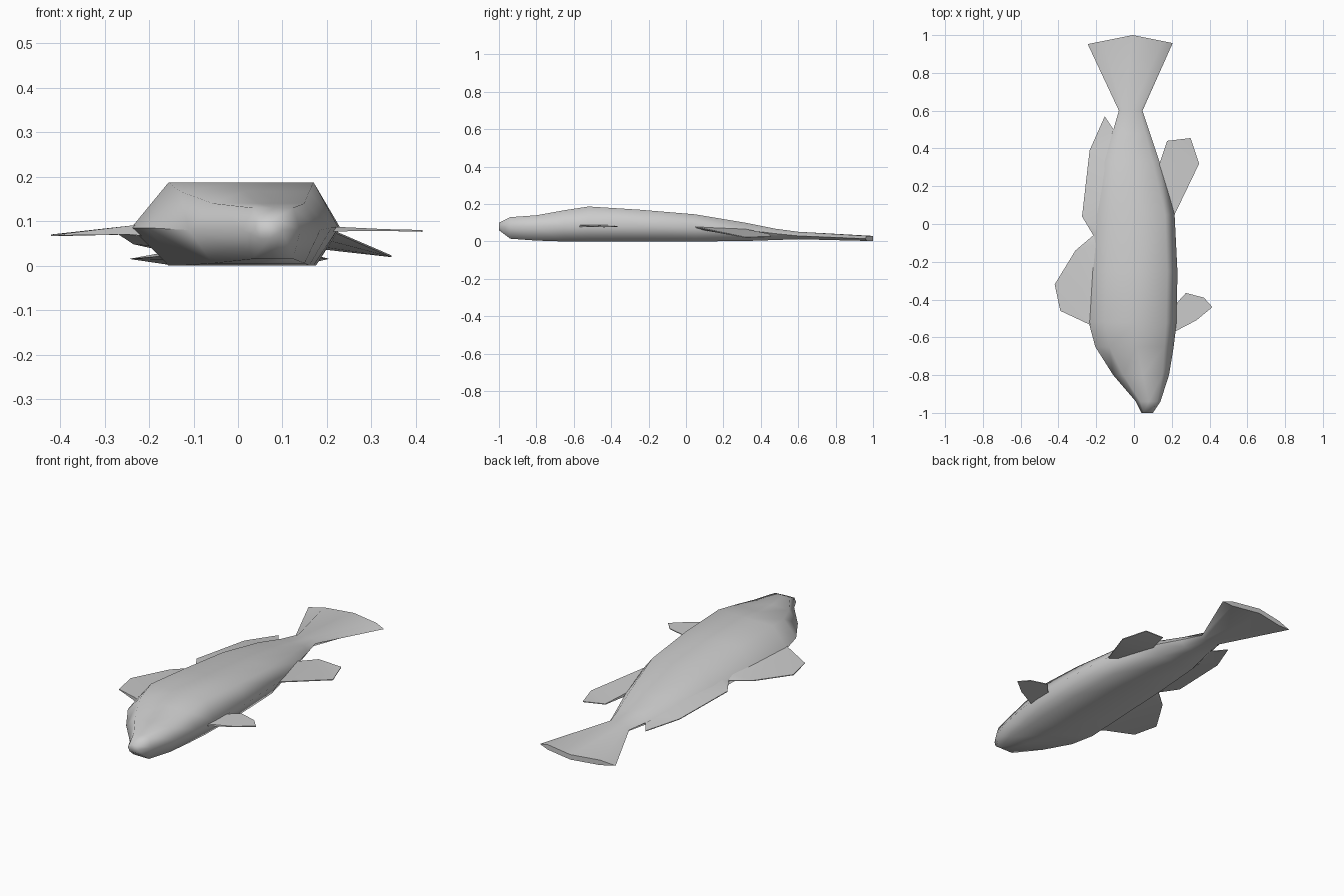
import bpy, bmesh, math

if "Cube" in bpy.data.objects:
    bpy.data.objects.remove(bpy.data.objects["Cube"], do_unlink=True)

# One plain grey for the whole fish
grey = bpy.data.materials.new("plain grey")
grey.use_nodes = True
colour = (0.6, 0.6, 0.6, 1)
grey.diffuse_color = colour
grey.node_tree.nodes["Principled BSDF"].inputs["Base Color"].default_value = colour


def finish(name, bm, angle):
    """Turn a bmesh into a smooth shaded object."""
    bmesh.ops.recalc_face_normals(bm, faces=bm.faces)
    mesh = bpy.data.meshes.new(name)
    bm.to_mesh(mesh)
    bm.free()
    mesh.materials.append(grey)
    obj = bpy.data.objects.new(name, mesh)
    bpy.context.collection.objects.link(obj)
    bpy.ops.object.select_all(action="DESELECT")
    obj.select_set(True)
    bpy.context.view_layer.objects.active = obj
    bpy.ops.object.shade_smooth_by_angle(angle=math.radians(angle))
    return obj


def section(bm, y, left, right, low, mid, high, bulge=0):
    """Bevelled cross-section; bulge pushes its middle backwards."""
    width = right - left
    in_left, in_right = left + 0.18 * width, right - 0.12 * width
    centre = (in_left + in_right) / 2
    ring = [(left, mid), (in_left, high), (centre, high), (in_right, high),
            (right, mid), (in_right, low), (centre, low), (in_left, low)]
    half = width / 2
    return [bm.verts.new((x, y + bulge * (1 - abs(x - centre) / half), z))
            for x, z in ring]


def loft(name, stations, angle):
    """Skin a row of cross-sections and cap both ends."""
    bm = bmesh.new()
    rings = [section(bm, *s) for s in stations]
    for a, b in zip(rings, rings[1:]):
        for i in range(len(a)):
            j = (i + 1) % len(a)
            bm.faces.new((a[i], a[j], b[j], b[i]))
    bm.faces.new(rings[0])
    bm.faces.new(rings[-1])
    return finish(name, bm, angle)


# Body with head and tail fin: y, left x, right x, low z, middle z, high z
loft("body_and_tail", [
    (-1, 0.04, 0.1, 0.06, 0.08, 0.1),
    (-0.94, 0.01, 0.14, 0.015, 0.08, 0.13),
    (-0.8, -0.11, 0.185, 0.005, 0.08, 0.14),
    (-0.65, -0.205, 0.21, 0, 0.085, 0.167),
    (-0.52, -0.24, 0.226, 0, 0.085, 0.187),
    (-0.25, -0.225, 0.23, 0, 0.085, 0.17),
    (0.05, -0.205, 0.215, 0, 0.08, 0.145),
    (0.33, -0.165, 0.135, 0.003, 0.06, 0.098),
    (0.48, -0.115, 0.085, 0.008, 0.042, 0.068),
    (0.6, -0.08, 0.045, 0.012, 0.03, 0.052),
    (0.955, -0.245, 0.205, 0.003, 0.015, 0.03, 0.045),
], 70)


def fin(name, outline):
    """Tapered plate; outline holds x, y, z and half thickness."""
    bm = bmesh.new()
    top = [bm.verts.new((x, y, z + t)) for x, y, z, t in outline]
    low = [bm.verts.new((x, y, z - t)) for x, y, z, t in outline]
    bm.faces.new(top)
    bm.faces.new(low[::-1])
    for i in range(len(top)):
        j = (i + 1) % len(top)
        bm.faces.new((top[i], low[i], low[j], top[j]))
    bmesh.ops.triangulate(bm, faces=[f for f in bm.faces if len(f.verts) > 4])
    return finish(name, bm, 40)


EDGE, ROOT = 0.002, 0.018

# Large fin at the front of the back
fin("front_back_fin", [
    (-0.18, -0.57, 0.08, ROOT), (-0.24, -0.53, 0.08, 0.01),
    (-0.39, -0.46, 0.07, EDGE), (-0.42, -0.32, 0.068, EDGE),
    (-0.31, -0.14, 0.076, EDGE), (-0.215, -0.06, 0.08, EDGE),
    (-0.17, -0.1, 0.08, ROOT),
])

# Long fin towards the tail
fin("rear_back_fin", [
    (-0.17, -0.05, 0.08, ROOT), (-0.215, -0.06, 0.08, EDGE),
    (-0.275, 0.04, 0.076, EDGE), (-0.235, 0.39, 0.05, EDGE),
    (-0.155, 0.57, 0.032, EDGE), (-0.105, 0.495, 0.038, EDGE),
    (-0.07, 0.45, 0.04, 0.01), (-0.12, 0.25, 0.065, ROOT),
])

# Small fin near the chest
fin("chest_fin", [
    (0.19, -0.58, 0.082, 0.006), (0.225, -0.565, 0.082, 0.005),
    (0.33, -0.51, 0.08, EDGE), (0.415, -0.44, 0.078, EDGE),
    (0.37, -0.39, 0.079, EDGE), (0.275, -0.365, 0.081, EDGE),
    (0.225, -0.42, 0.082, 0.005), (0.19, -0.44, 0.082, 0.006),
])

# Belly fin, drooping at its tip
fin("belly_fin", [
    (0.17, 0.07, 0.075, 0.01), (0.215, 0.05, 0.077, EDGE),
    (0.345, 0.32, 0.021, EDGE), (0.3, 0.455, 0.026, EDGE),
    (0.175, 0.44, 0.04, EDGE), (0.135, 0.32, 0.058, 0.008),
    (0.1, 0.28, 0.062, 0.01),
])
